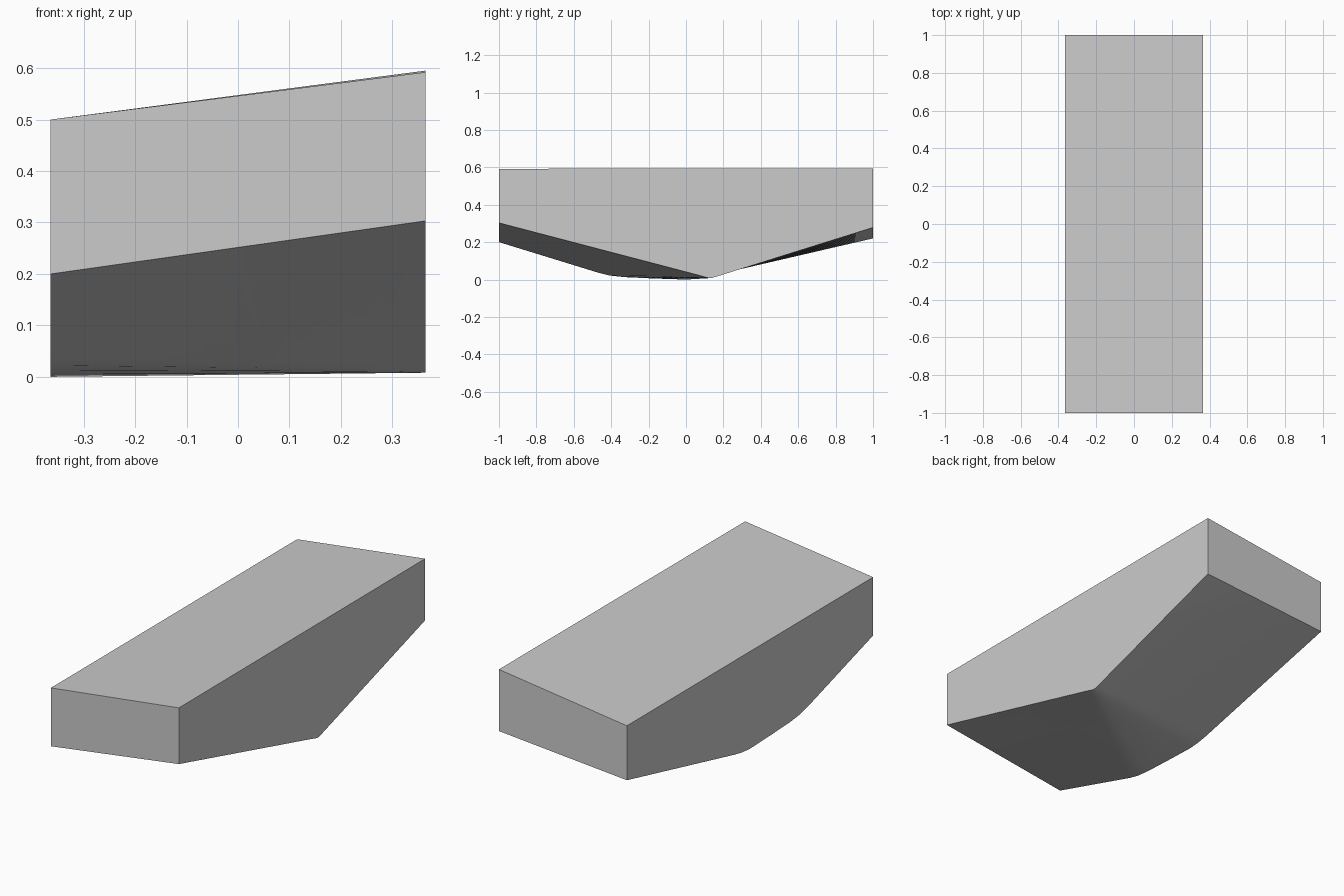
import bpy
import bmesh
import math
from mathutils import Vector

cube = bpy.data.objects.get("Cube")
if cube:
    bpy.data.objects.remove(cube, do_unlink=True)

HALF_WIDTH = 0.364
ACROSS = 12

# Underside edge profiles (y, z), paired station by station
right_edge = [(-1, 0.2), (-0.47, 0.037), (-0.41, 0.022), (-0.33, 0.013),
              (-0.18, 0.006), (0, 0), (0.06, 0.005), (0.12, 0.016), (1, 0.22)]
left_edge = [(-1, 0.303), (0.08, 0.02), (0.1, 0.014), (0.115, 0.01),
             (0.125, 0.008), (0.135, 0.008), (0.15, 0.012), (0.17, 0.018), (1, 0.278)]

# Single plain grey
grey = bpy.data.materials.new("plain_grey")
grey.use_nodes = True
colour = (0.6, 0.6, 0.6, 1)
grey.diffuse_color = colour
grey.node_tree.nodes["Principled BSDF"].inputs["Base Color"].default_value = colour

bm = bmesh.new()

# Twisted underside, ruled between the two edge profiles
rows = []
for (ry, rz), (ly, lz) in zip(right_edge, left_edge):
    start = Vector((-HALF_WIDTH, ry, rz))
    end = Vector((HALF_WIDTH, ly, lz))
    rows.append([bm.verts.new(start.lerp(end, i / ACROSS)) for i in range(ACROSS + 1)])
for near, far in zip(rows, rows[1:]):
    for i in range(ACROSS):
        bm.faces.new((near[i], far[i], far[i + 1], near[i + 1]))

# Sloping top
front_right, front_left, back_left, back_right = [
    bm.verts.new(p) for p in ((-HALF_WIDTH, -1, 0.5), (HALF_WIDTH, -1, 0.592),
                              (HALF_WIDTH, 1, 0.595), (-HALF_WIDTH, 1, 0.5))]
bm.faces.new((front_right, front_left, back_left, back_right))

# Upright ends and sides
bm.faces.new(rows[0] + [front_left, front_right])
bm.faces.new(rows[-1] + [back_left, back_right])
bm.faces.new([row[0] for row in rows] + [back_right, front_right])
bm.faces.new([row[-1] for row in rows] + [back_left, front_left])
bmesh.ops.recalc_face_normals(bm, faces=bm.faces)

mesh = bpy.data.meshes.new("wedge_block")
bm.to_mesh(mesh)
bm.free()
mesh.materials.append(grey)
block = bpy.data.objects.new("wedge_block", mesh)
bpy.context.collection.objects.link(block)

# Soft underside creases, sharp outer edges
bpy.ops.object.select_all(action='DESELECT')
block.select_set(True)
bpy.context.view_layer.objects.active = block
bpy.ops.object.shade_smooth_by_angle(angle=math.radians(30))
